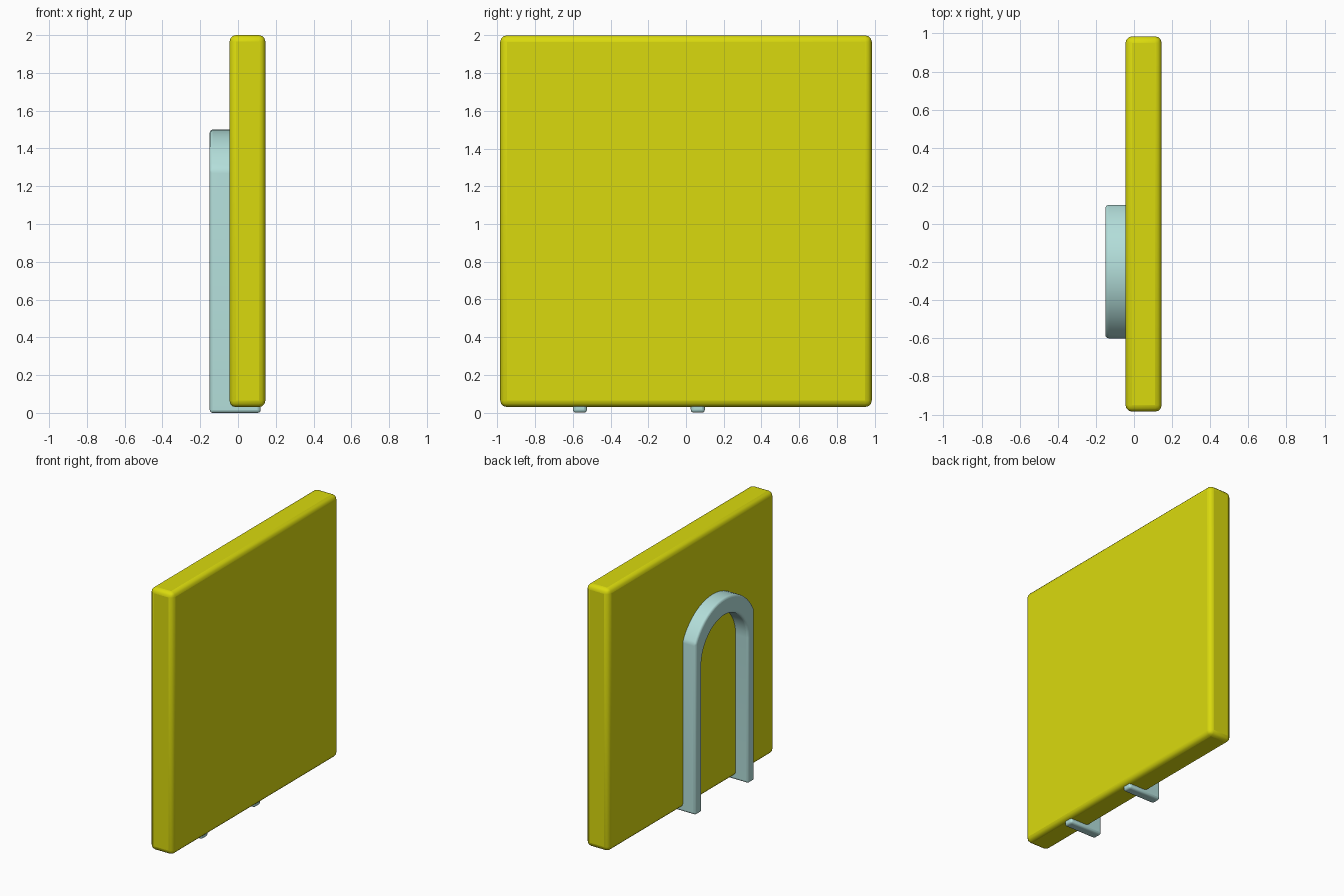
import bpy
import bmesh
from math import acos, cos, sin, pi

cube = bpy.data.objects.get("Cube")
if cube:
    bpy.data.objects.remove(cube, do_unlink=True)


def material(name, colour):
    mat = bpy.data.materials.new(name)
    mat.use_nodes = True
    mat.diffuse_color = colour
    mat.node_tree.nodes["Principled BSDF"].inputs["Base Color"].default_value = colour
    return mat


def extruded(name, outline, x0, x1, mat, bevel):
    """Extrude a (y, z) outline from x0 to x1 and round its edges."""
    bm = bmesh.new()
    face = bm.faces.new([bm.verts.new((x0, y, z)) for y, z in outline])
    moved = bmesh.ops.extrude_face_region(bm, geom=[face])["geom"]
    verts = [v for v in moved if isinstance(v, bmesh.types.BMVert)]
    bmesh.ops.translate(bm, verts=verts, vec=(x1 - x0, 0, 0))
    bmesh.ops.recalc_face_normals(bm, faces=bm.faces)
    mesh = bpy.data.meshes.new(name)
    bm.to_mesh(mesh)
    bm.free()
    mesh.materials.append(mat)
    obj = bpy.data.objects.new(name, mesh)
    bpy.context.collection.objects.link(obj)
    mod = obj.modifiers.new("rounded_edges", "BEVEL")
    mod.width = bevel
    mod.segments = 3
    mod.limit_method = "ANGLE"
    mod.angle_limit = 0.5
    bpy.ops.object.select_all(action="DESELECT")
    obj.select_set(True)
    bpy.context.view_layer.objects.active = obj
    bpy.ops.object.shade_smooth_by_angle(angle=0.6)
    return obj


def arc(radius, centre_z, start, steps=20):
    """Arc over the arch centre from +y to -y."""
    angles = [start + (pi - 2 * start) * i / steps for i in range(steps + 1)]
    return [(MID + radius * cos(a), centre_z + radius * sin(a)) for a in angles]


yellow = material("yellow", (0.70, 0.70, 0.004, 1))
pale_teal = material("pale_teal", (0.45, 0.73, 0.70, 1))

# Square panel
extruded("panel", [(-0.985, 0.03), (0.985, 0.03), (0.985, 2), (-0.985, 2)],
         -0.045, 0.145, yellow, 0.035)

# Arched frame, partly sunk into the panel, with shallow shoulders on the outside
MID, HALF, INNER, OUTER = -0.25, 0.35, 0.275, 0.392
outside = arc(OUTER, 1.108, acos(HALF / OUTER))
inside = arc(INNER, 1.095, 0)
outline = ([(MID + HALF, 0)] + outside + [(MID - HALF, 0), (MID - INNER, 0)]
           + inside[::-1] + [(MID + INNER, 0)])
extruded("arch_frame", outline, -0.15, 0.12, pale_teal, 0.016)
